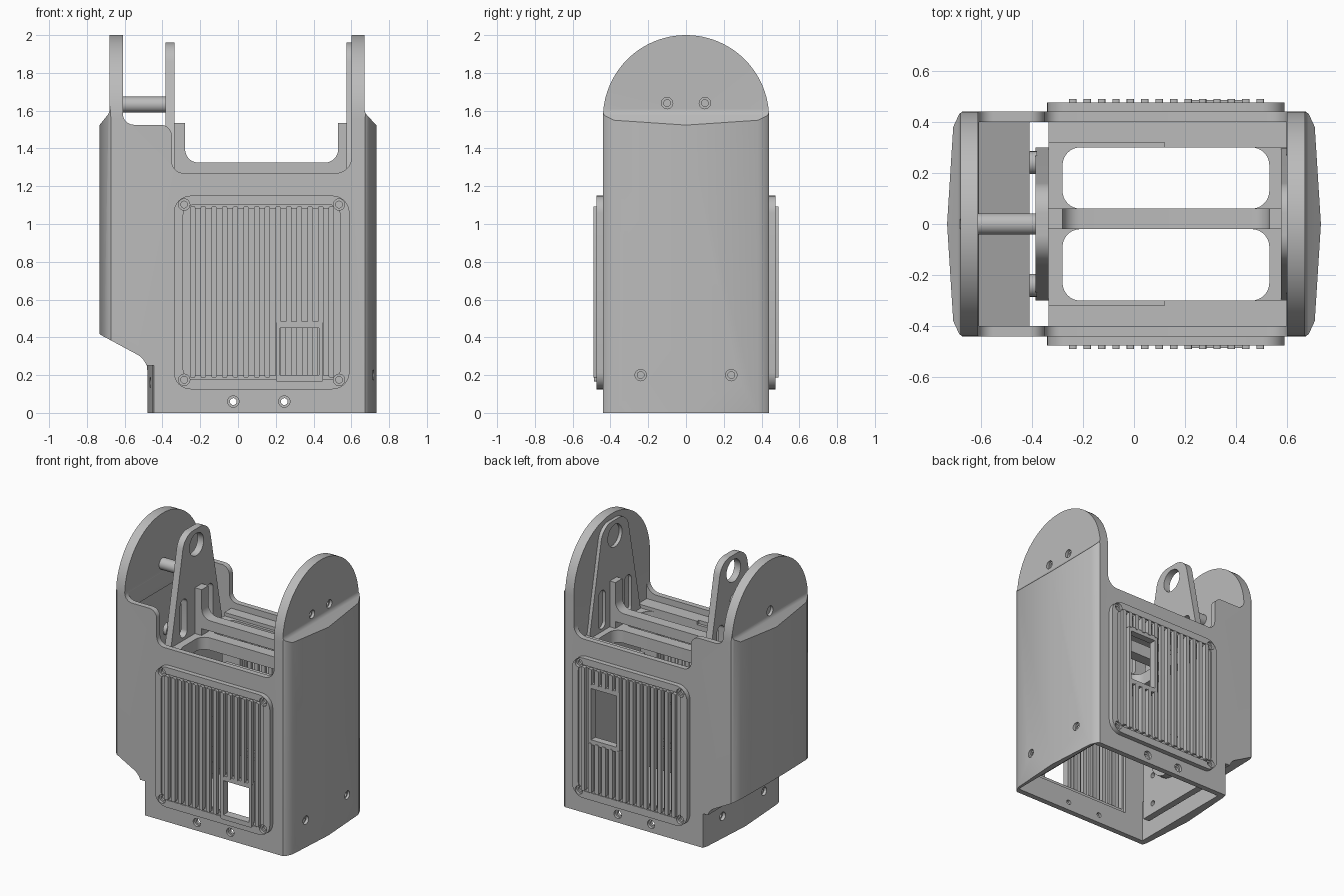
import bpy, bmesh, math
from mathutils import Vector

old = bpy.data.objects.get("Cube")
if old:
    bpy.data.objects.remove(old, do_unlink=True)

grey = bpy.data.materials.new("plain grey")
grey.use_nodes = True
grey.diffuse_color = (0.5, 0.5, 0.5, 1)
grey.node_tree.nodes["Principled BSDF"].inputs["Base Color"].default_value = (0.5, 0.5, 0.5, 1)


def fillet(pts, n=8):
    """Round the corners of a polygon given as (u, v, radius)."""
    out = []
    for i, p in enumerate(pts):
        c = Vector(p[:2])
        r = p[2] if len(p) > 2 else 0
        if r == 0:
            out.append(c)
            continue
        a = (Vector(pts[i - 1][:2]) - c).normalized()
        b = (Vector(pts[(i + 1) % len(pts)][:2]) - c).normalized()
        half = a.angle(b) / 2
        mid = c + (a + b).normalized() * (r / math.sin(half))
        d = r / math.tan(half)
        s, e = c + a * d - mid, c + b * d - mid
        for k in range(n + 1):
            t = k / n
            w = s.angle(e)
            out.append(mid + (s * math.sin((1 - t) * w) + e * math.sin(t * w)) / math.sin(w))
    return [p for i, p in enumerate(out) if (p - out[i - 1]).length > 1e-4]


def rect(u0, u1, v0, v1, r=0):
    return [(u0, v0, r), (u1, v0, r), (u1, v1, r), (u0, v1, r)]


def circle(u, v, r, n=24):
    return [(u + r * math.cos(2 * math.pi * k / n), v + r * math.sin(2 * math.pi * k / n)) for k in range(n)]


def prisms(name, outlines, t0, t1, axis, n=8):
    """Extrude one or more outlines along an axis into one object."""
    place = {"x": lambda u, v, t: (t, u, v),
             "y": lambda u, v, t: (u, t, v),
             "z": lambda u, v, t: (u, v, t)}[axis]
    bm = bmesh.new()
    for outline in outlines:
        pts = fillet(outline, n)
        lo = [bm.verts.new(place(p.x, p.y, t0)) for p in pts]
        hi = [bm.verts.new(place(p.x, p.y, t1)) for p in pts]
        bm.faces.new(lo)
        bm.faces.new(hi)
        for i in range(len(pts)):
            bm.faces.new((lo[i - 1], lo[i], hi[i], hi[i - 1]))
    bmesh.ops.recalc_face_normals(bm, faces=bm.faces)
    mesh = bpy.data.meshes.new(name)
    bm.to_mesh(mesh)
    bm.free()
    mesh.materials.append(grey)
    ob = bpy.data.objects.new(name, mesh)
    bpy.context.collection.objects.link(ob)
    return ob


def combine(ob, tool, op="DIFFERENCE"):
    """Apply a boolean and throw the tool away."""
    mod = ob.modifiers.new("bool", "BOOLEAN")
    mod.operation, mod.object, mod.solver = op, tool, "EXACT"
    bpy.context.view_layer.objects.active = ob
    bpy.ops.object.modifier_apply(modifier=mod.name)
    bpy.data.objects.remove(tool, do_unlink=True)


def cut(ob, outlines, t0, t1, axis):
    combine(ob, prisms("cutter", outlines, t0, t1, axis))


def screw_holes(ob, spots, surface, axis, inward):
    """Counterbored holes."""
    cut(ob, [circle(u, v, 0.03) for u, v in spots], surface - inward * 0.05, surface + inward * 0.02, axis)
    cut(ob, [circle(u, v, 0.018, 16) for u, v in spots], surface - inward * 0.05, surface + inward * 0.15, axis)


# Housing shell: side profile, round-topped outline and crowned plan intersected
shell = prisms("housing_shell", [[
    (-0.48, 0), (0.74, 0), (0.74, 1.515), (0.67, 1.59, 0.05), (0.67, 2.05), (0.60, 2.05),
    (0.60, 1.27, 0.08), (-0.35, 1.27, 0.06), (-0.35, 1.525, 0.06), (-0.61, 1.525, 0.06),
    (-0.61, 2.05), (-0.68, 2.05), (-0.68, 1.59, 0.05), (-0.74, 1.515), (-0.74, 0.42, 0.03),
    (-0.48, 0.28, 0.1)]], -0.5, 0.5, "y")
dome = [(-0.44, -0.1), (0.44, -0.1), (0.44, 2, 0.44), (-0.44, 2, 0.44)]
combine(shell, prisms("dome", [dome], -1, 1, "x", 24), "INTERSECT")
quarter = [(0.732, 0), (0.708, 0.38), (0.685, 0.43), (0.65, 0.46)]
right = [(x, -y) for x, y in quarter[:0:-1]] + quarter
crown = right + [(-x, -y) for x, y in right]
combine(shell, prisms("crown", [crown], -0.2, 2.2, "z"), "INTERSECT")
# Crowned lower right wall
for s in (-1, 1):
    cut(shell, [[(-0.481, 0), (-0.455, s * 0.4), (-0.44, s * 0.46), (-0.6, s * 0.46), (-0.6, 0)]],
        -0.1, 0.25, "z")
# Hollow interior
cut(shell, [[(-0.41, -0.1), (0.69, -0.1), (0.69, 1.12), (0.598, 1.18), (0.598, 1.7), (-0.608, 1.7),
             (-0.608, 1.45), (-0.69, 1.4), (-0.69, 0.455), (-0.41, 0.305)]], -0.4, 0.4, "y")
cut(shell, [rect(-0.262, 0.515, 0.165, 1.105)], -0.6, 0.6, "y")
for s in (-1, 1):
    screw_holes(shell, [(-0.025, 0.06), (0.245, 0.06)], s * 0.44, "y", -s)
screw_holes(shell, [(-0.1, 1.64), (0.1, 1.64)], 0.67, "x", -1)
screw_holes(shell, [(-0.24, 0.2), (0.24, 0.2)], 0.718, "x", -1)
screw_holes(shell, [(-0.24, 0.16), (0.24, 0.16)], -0.463, "x", 1)
cut(shell, [circle(0, 1.63, 0.035)], -0.8, -0.66, "x")

# Vent panels: frame, raised outer ribs, staggered inner slats and a framed port
PITCH, SLAT, RIB = 0.0565, -0.212, -0.24
for label, s, low, high in (("front", -1, 0.165, 0.485), ("back", 1, 0.54, 0.985)):
    panel = prisms(label + "_vent_panel", [rect(-0.34, 0.59, 0.125, 1.15, 0.09)], s * 0.425, s * 0.475, "y")
    cut(panel, [rect(-0.29, 0.54, 0.178, 1.1, 0.05)], s * 0.466, s * 0.6, "y")
    cut(panel, [rect(-0.25, 0.505, 0.2, 1.08)], s * 0.35, s * 0.6, "y")
    screw_holes(panel, [(x, z) for x in (-0.285, 0.535) for z in (0.175, 1.103)], s * 0.475, "y", -s)

    def strips(start, count, first, last):
        out = []
        for k in range(count):
            x = start + k * PITCH
            spans = [(0.187, low + 0.01), (high - 0.01, 1.093)] if first <= k <= last else [(0.187, 1.093)]
            out += [rect(x - 0.0145, x + 0.0145, a, b, 0.008) for a, b in spans if b > a]
        return out

    prisms(label + "_vent_ribs", strips(RIB, 14, 8, 12), s * 0.46, s * 0.49, "y", 3)
    prisms(label + "_vent_slats", strips(SLAT, 13, 8, 11), s * 0.435, s * 0.456, "y", 3)
    frame = prisms(label + "_port_frame", [rect(0.2, 0.45, low, high, 0.01)], s * 0.435, s * 0.486, "y")
    cut(frame, [rect(0.222, 0.428, low + 0.035, high - 0.035)], s * 0.35, s * 0.6, "y")

# Centre bridge: a bar on two legs with a post at each end
prisms("centre_bridge", [[
    (-0.335, 1.15), (-0.28, 1.15), (-0.28, 1.25), (0.53, 1.25), (0.53, 1.15), (0.58, 1.15),
    (0.58, 1.535), (0.53, 1.535), (0.53, 1.325, 0.07), (-0.28, 1.325, 0.07), (-0.28, 1.535),
    (-0.335, 1.535)]], -0.02, 0.06, "y")

# Inner platform with two rounded openings, and the stepped rim flanges
platform = prisms("inner_platform", [rect(-0.335, 0.6, -0.401, 0.401)], 1.11, 1.2, "z")
cut(platform, [rect(-0.28, 0.53, -0.3, -0.02, 0.07), rect(-0.28, 0.53, 0.06, 0.3, 0.07)], 1, 1.3, "z")
for label, s in (("front", -1), ("back", 1)):
    prisms(label + "_rim_flange", [[(-0.335, s * 0.401), (-0.335, s * 0.32), (0.12, s * 0.32),
                                    (0.12, s * 0.3), (0.6, s * 0.3), (0.6, s * 0.401)]], 1.19, 1.225, "z")

# Tapered bearing plates with an eye at the top
for label, x0, x1 in (("right", -0.385, -0.335), ("left", 0.575, 0.606)):
    plate = prisms(label + "_bearing_plate", [[
        (-0.3, 0.1), (0.3, 0.1), (0.3, 1.18, 0.1), (0.14, 1.96, 0.12), (-0.14, 1.96, 0.12), (-0.3, 1.18, 0.1)]],
        x0, x1, "x", 12)
    cut(plate, [circle(0, 1.845, 0.082, 32)], x0 - 0.2, x1 + 0.2, "x")
    cut(plate, [rect(y - 0.04, y + 0.04, 1.22, 1.5, 0.039) for y in (-0.15, 0.15)]
        + [circle(y, z, 0.02, 12) for y in (-0.2, 0.2) for z in (0.18, 0.4)], x0 - 0.2, x1 + 0.2, "x")

# Hub, tie bar and standoffs on the bearing plate
prisms("hub_disc", [circle(0, 0.45, 0.15, 32)], -0.34, -0.28, "x")
prisms("tie_bar", [circle(0, 1.632, 0.042)], -0.63, -0.37, "x")
prisms("standoffs", [circle(y, 1.3, 0.045) for y in (-0.24, 0.24)], -0.41, -0.38, "x")

for ob in bpy.context.scene.objects:
    ob.select_set(ob.type == "MESH")
bpy.ops.object.shade_smooth_by_angle(angle=math.radians(25))
